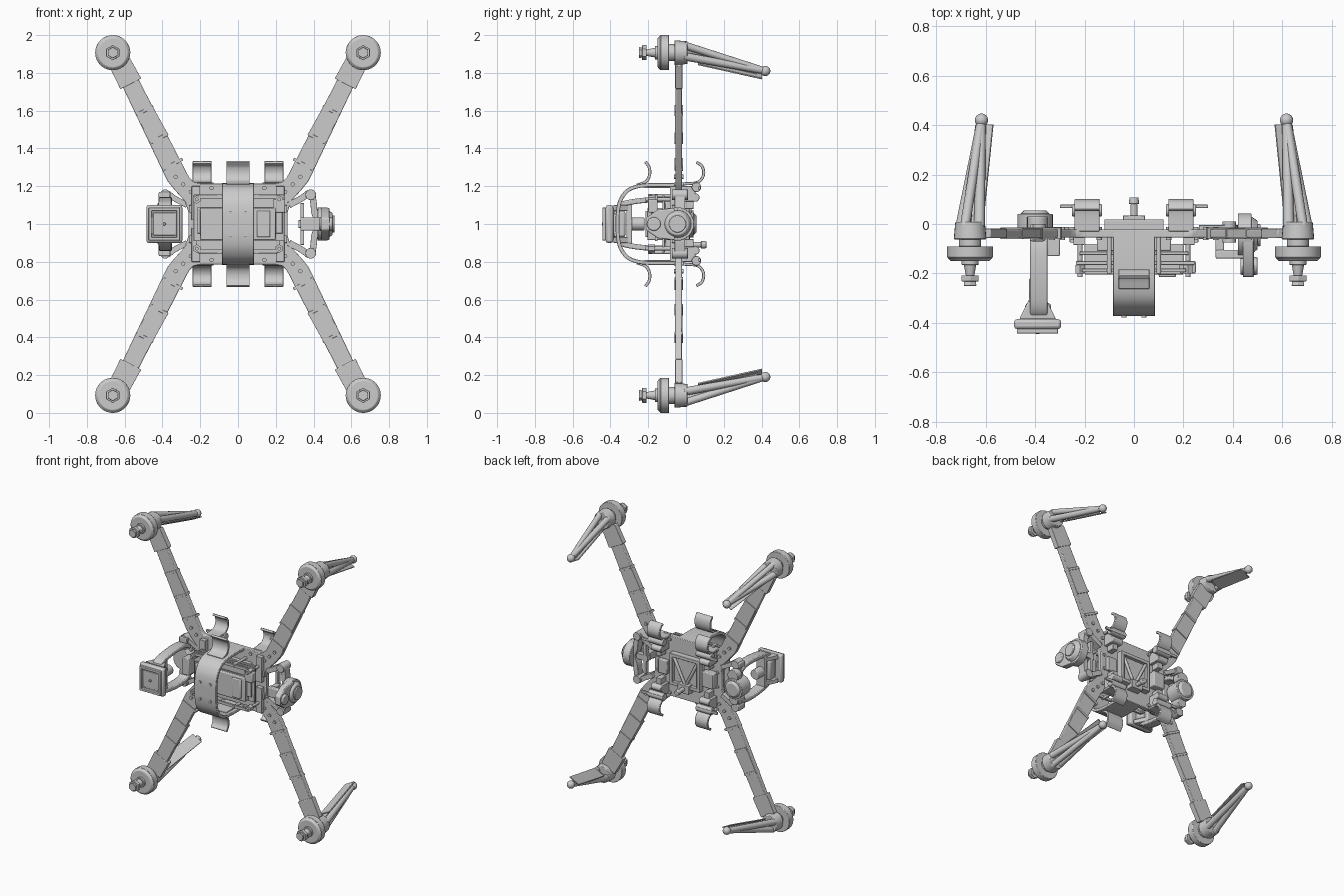
import bpy, bmesh, math
from mathutils import Vector, Matrix

if "Cube" in bpy.data.objects:
    bpy.data.objects.remove(bpy.data.objects["Cube"])

# ---------- helpers (mesh coordinates are relative to the frame centre at z = 1) ----------
def add(name, parts, mirror="", bevel=0.0):
    """Join part callbacks into one object, mirrored over the chosen local axes."""
    bm = bmesh.new()
    for fn, *args in parts:
        fn(bm, *args)
    bmesh.ops.recalc_face_normals(bm, faces=bm.faces)
    me = bpy.data.meshes.new(name)
    bm.to_mesh(me)
    bm.free()
    ob = bpy.data.objects.new(name, me)
    ob.location = (0, 0, 1)
    bpy.context.collection.objects.link(ob)
    bpy.ops.object.select_all(action='DESELECT')
    bpy.context.view_layer.objects.active = ob
    ob.select_set(True)
    bpy.ops.object.shade_smooth_by_angle(angle=math.radians(35))
    if bevel:
        b = ob.modifiers.new("bevel", 'BEVEL')
        b.width, b.segments, b.limit_method = bevel, 2, 'ANGLE'
    if mirror:
        m = ob.modifiers.new("mirror", 'MIRROR')
        m.use_axis = ["x" in mirror, False, "z" in mirror]
        m.use_mirror_merge = False
    return ob

def box(bm, x0, x1, y0, y1, z0, z1):
    mat = Matrix.Translation(((x0+x1)/2, (y0+y1)/2, (z0+z1)/2)) @ Matrix.Diagonal((x1-x0, y1-y0, z1-z0, 1))
    bmesh.ops.create_cube(bm, size=1, matrix=mat)

def cyl(bm, p0, p1, r0, r1=None, seg=24):
    p0, p1 = Vector(p0), Vector(p1)
    d = p1 - p0
    mat = Matrix.Translation((p0+p1)/2) @ d.to_track_quat('Z', 'Y').to_matrix().to_4x4()
    bmesh.ops.create_cone(bm, cap_ends=True, segments=seg, radius1=r0, radius2=r0 if r1 is None else r1,
                          depth=d.length, matrix=mat)

def ball(bm, c, r):
    bmesh.ops.create_uvsphere(bm, u_segments=16, v_segments=10, radius=r, matrix=Matrix.Translation(c))

def hull(bm, pts):
    vs = [bm.verts.new(p) for p in pts]
    bmesh.ops.convex_hull(bm, input=vs)

def prism(bm, pts, axis, a, b):
    """Extrude a flat outline along an axis from a to b."""
    put = {"x": lambda p, k: (k, p[0], p[1]), "y": lambda p, k: (p[0], k, p[1])}[axis]
    lo = [bm.verts.new(put(p, a)) for p in pts]
    hi = [bm.verts.new(put(p, b)) for p in pts]
    bm.faces.new(lo)
    bm.faces.new(hi)
    for i in range(len(pts)):
        j = (i+1) % len(pts)
        bm.faces.new((lo[i], lo[j], hi[j], hi[i]))

def curve(pts, n=5):
    """Catmull-Rom smoothing of a 2D path."""
    p = [Vector(q) for q in pts]
    p = [2*p[0]-p[1]] + p + [2*p[-1]-p[-2]]
    out = []
    for a, b, c, d in zip(p, p[1:], p[2:], p[3:]):
        for k in range(n):
            t = k/n
            out.append(0.5*(2*b + (c-a)*t + (2*a-5*b+4*c-d)*t*t + (3*b-a-3*c+d)*t**3))
    return out + [p[-2]]

def ribbon(bm, pts, th, axis, a, b, n=5):
    """Strip of thickness th following a smoothed path."""
    p = curve(pts, n)
    left, right = [], []
    for i, q in enumerate(p):
        d = (p[min(i+1, len(p)-1)] - p[max(i-1, 0)]).normalized()
        s = Vector((-d.y, d.x)) * th/2
        left.append(q+s)
        right.append(q-s)
    prism(bm, left + right[::-1], axis, a, b)

def flip(path):
    """Continue a half path through its mirror image below the centre line."""
    return path + [(a, -b) for a, b in reversed(path) if b]

# ---------- main frame: X plate with four arms ----------
q = [(.20, .215), (.235, .222), (.258, .245), (.575, .86), (.66, .83), (.375, .23), (.335, .18), (.28, .12), (.262, .06)]
half = q + [(x, -z) for x, z in reversed(q)]
add("frame_plate", [(prism, half + [(-x, -z) for x, z in half], "y", -.055, -.022)], bevel=.004)

U, T = Vector((.46, 0, .888)), Vector((.888, 0, -.46))   # along and across the upper right arm
def arm_point(s, w, y):
    return Vector((.31, y, .245)) + U*s + T*w
def band(bm, s, w):
    hull(bm, [arm_point(s+a, b*w, y) for a in (-.008, .008) for b in (-1, 1) for y in (-.06, -.015)])
def sleeve(bm, s0, s1, w0, w1):
    hull(bm, [arm_point(s, b*w, y) for s, w in ((s0, w0), (s1, w1)) for b in (-1, 1) for y in (-.057, -.019)])
add("arm_joint_bands", [(band, .08, .060), (band, .235, .053), (band, .40, .050), (sleeve, .235, .40, .052, .048)],
    "xz", .002)

# ---------- motors ----------
MX, MZ = .663, .907
def mc(y):
    return (MX, y, MZ)
add("motor_mounts", [(cyl, mc(-.092), mc(-.055), .045), (cyl, mc(-.062), mc(.008), .066, .06),
                     (sleeve, .56, .70, .062, .058)], "xz", .004)
add("motor_bells", [(cyl, mc(-.135), mc(-.09), .093, .093, 40), (cyl, mc(-.15), mc(-.135), .078, .093, 40)], "xz", .003)
add("motor_shafts", [(cyl, mc(-.165), mc(-.148), .035), (cyl, mc(-.215), mc(-.16), .016, .026),
                     (cyl, mc(-.232), mc(-.208), .040, .040, 6), (cyl, mc(-.25), mc(-.23), .030, .026, 6)], "xz", .002)

# ---------- landing legs ----------
B, E = Vector((MX, -.01, MZ)), Vector((.617, .42, .81))
def leg_at(t, u=0, w=0):
    return B.lerp(E, t) + U*u + T*w
def panel(bm, u, w0, w1, t0, t1, th):
    hull(bm, [leg_at(t, u+d, s*w) for t, w in ((t0, w0), (t1, w1)) for s in (-1, 1) for d in (0, th)])
add("landing_legs", [(cyl, leg_at(0, 0, s*.042), leg_at(1), .022, .018, 12) for s in (-1, 1)] +
    [(cyl, leg_at(0, .045), leg_at(1), .020, .018, 12), (panel, -.004, .045, .012, 0, 1, .008),
     (hull, [leg_at(0, .05), leg_at(0, 0, .006), leg_at(0, 0, -.006), leg_at(.97)]),
     (ball, E, .027)], "xz")
add("leg_inner_panels", [(panel, -.034, .042, .040, .17, .96, .008),
                         (panel, -.03, .008, .008, .25, .9, .03)], "xz", .002)

# ---------- centre hoop with its hooks ----------
hoop = [(-.03, .205), (-.14, .207), (-.24, .202), (-.305, .18), (-.345, .13), (-.36, .07), (-.362, 0)]
add("centre_hoop", [(ribbon, flip(hoop), .020, "x", -.085, .085)], bevel=.003)
add("hoop_screws", [(cyl, (x, -.378, z), (x, -.36, z), .010, .010, 12) for x in (-.04, .04) for z in (.06, -.06)])
add("hoop_hooks", [(ribbon, [(-.215, .33), (-.195, .30), (-.193, .26), (-.212, .225), (-.26, .205)], .016, "x", -.062, .062),
                   (box, -.06, .06, -.22, -.05, .19, .215)], "z", .002)

# ---------- side clamps at the back of the plate ----------
add("back_hooks", [(ribbon, [(.055, .327), (.083, .308), (.094, .27), (.080, .235), (.05, .217), (-.03, .212)],
                    .016, "x", .14, .24),
                   (cyl, (.13, .055, .195), (.25, .055, .195), .025),
                   (cyl, (.15, .05, .14), (.23, .05, .14), .022),
                   (box, .15, .23, -.03, .05, .12, .20), (box, .13, .30, .065, .078, .18, .20),
                   (box, .17, .21, -.02, .04, .08, .13)], "xz", .003)

# ---------- electronics stack on the front ----------
add("stack_posts", [(cyl, (.218, -.215, .13), (.218, -.05, .13), .010, .010, 12),
                    (cyl, (.218, -.20, .13), (.218, -.165, .13), .022, .022, 6),
                    (cyl, (.10, -.20, .15), (.10, -.05, .15), .010, .010, 12)], "xz")
add("stack_boards", [(box, -.235, .245, -.165, -.150, -.09, .155), (box, -.22, .22, -.125, -.112, -.15, .15),
                     (box, -.215, .235, -.185, -.175, -.05, .09)], bevel=.002)
add("battery_block", [(box, -.20, .20, -.205, -.08, -.085, .085), (box, .185, .25, -.20, -.15, .06, .13),
                      (box, -.15, .15, -.11, -.05, -.13, .13), (box, .10, .17, -.215, -.19, -.07, .07)], bevel=.006)
add("stack_rails", [(box, -.21, .21, -.195, -.18, .135, .155), (box, .20, .245, -.085, -.05, .02, .20),
                    (box, .23, .26, -.075, -.05, .06, .10)], "xz", .002)

# ---------- camera on the left, held by a two-armed yoke ----------
add("camera_body", [(box, -.485, -.295, -.425, -.385, -.10, .10), (box, -.44, -.335, -.39, -.32, -.07, .07)], bevel=.012)
rim = [(box, -.472, -.308, -.443, -.42, s*.078-.009, s*.078+.009) for s in (-1, 1)] + \
      [(box, -.39+s*.074-.009, -.39+s*.074+.009, -.443, -.42, -.087, .087) for s in (-1, 1)]
add("camera_bezel", rim + [(box, -.45, -.33, -.432, -.42, -.06, .06), (cyl, (-.39, -.445, 0), (-.39, -.42, 0), .008)], bevel=.003)
add("camera_yoke", [(ribbon, [(-.385, .06), (-.345, .10), (-.28, .118), (-.18, .128), (-.09, .125), (-.03, .10)],
                     .028, "x", -.42, -.35),
                    (hull, [(-.39+sx*w, y, .085+sz*.015) for w, y in ((.075, -.385), (.032, -.30)) for sx in (-1, 1) for sz in (-1, 1)]),
                    (box, -.42, -.36, -.07, .0, .13, .17)], "z", .006)
add("camera_inner_unit", [(box, -.425, -.355, -.315, -.285, -.11, .11), (cyl, (-.39, -.29, 0), (-.39, -.22, 0), .035),
                          (box, -.35, -.30, -.13, -.06, -.06, .06)], bevel=.005)
add("camera_pivot", [(cyl, (-.40, -.06, 0), (-.40, .04, 0), .072), (cyl, (-.40, .04, 0), (-.40, .055, 0), .06, .045),
                     (cyl, (-.39, -.02, .085), (-.39, .03, .085), .042), (cyl, (-.39, -.06, -.09), (-.39, .02, -.09), .035)], bevel=.003)
wish = [(.27, .10), (.335, .135), (.385, .165), (.40, .11), (.405, .06), (.425, 0)]
add("camera_bracket", [(ribbon, flip([(-x, z) for x, z in wish]), .030, "y", -.05, -.012),
                       (cyl, (-.385, -.065, .155), (-.385, 0, .155), .028), (cyl, (-.385, -.065, -.155), (-.385, 0, -.155), .028)], bevel=.003)

# ---------- round sensor on the right ----------
add("sensor_bracket", [(ribbon, flip(wish), .034, "y", -.06, -.005), (box, .32, .44, -.055, -.02, -.02, .02)] +
    [(cyl, (.385, -.075, s*.155), (.385, .01, s*.155), .028) for s in (-1, 1)] +
    [(box, .33, .35, -.05, -.02, -.11, .11)], bevel=.003)
add("sensor_motor", [(cyl, (.42, -.045, 0), (.475, -.045, 0), .088, .088, 32), (cyl, (.475, -.045, 0), (.50, -.045, 0), .075, .058, 32),
                     (cyl, (.50, -.045, 0), (.512, -.045, 0), .045)], bevel=.004)
add("sensor_head", [(hull, [(x, y, s*z) for x in (.44, .485) for y, z in ((-.06, .085), (-.15, .075), (-.215, .03)) for s in (-1, 1)]),
                    (cyl, (.43, -.17, 0), (.50, -.17, 0), .036),
                    (box, .33, .45, -.14, -.105, -.035, .035), (box, .33, .365, -.14, -.04, -.03, .03)], bevel=.006)

# ---------- braced module on the back ----------
add("back_module_frame", [(box, -.12, .12, -.025, .018, s*.10-.012, s*.10+.012) for s in (-1, 1)] +
    [(box, s*.108-.012, s*.108+.012, -.025, .018, -.11, .11) for s in (-1, 1)] +
    [(cyl, (s*.10, .005, .10), (0, .005, -.10), .011, .011, 8) for s in (-1, 1)] +
    [(box, -.10, .10, -.025, -.005, -.10, .10)], bevel=.003)
add("back_knob", [(box, -.045, .045, -.02, .035, -.14, -.08), (cyl, (0, .03, -.11), (0, .08, -.11), .015),
                  (cyl, (0, .08, -.11), (0, .108, -.11), .021, .018)], bevel=.003)
add("back_side_box", [(box, -.235, -.145, -.025, .03, -.055, .055), (box, .15, .22, -.025, .005, -.06, .04)], bevel=.006)
add("plate_screws", [(cyl, (x, -.064, z), (x, -.012, z), .011, .011, 12)
                     for x, z in ((.14, .19), (.25, .17), (.29, .21), (.33, .25), (.235, .05))], "xz")
